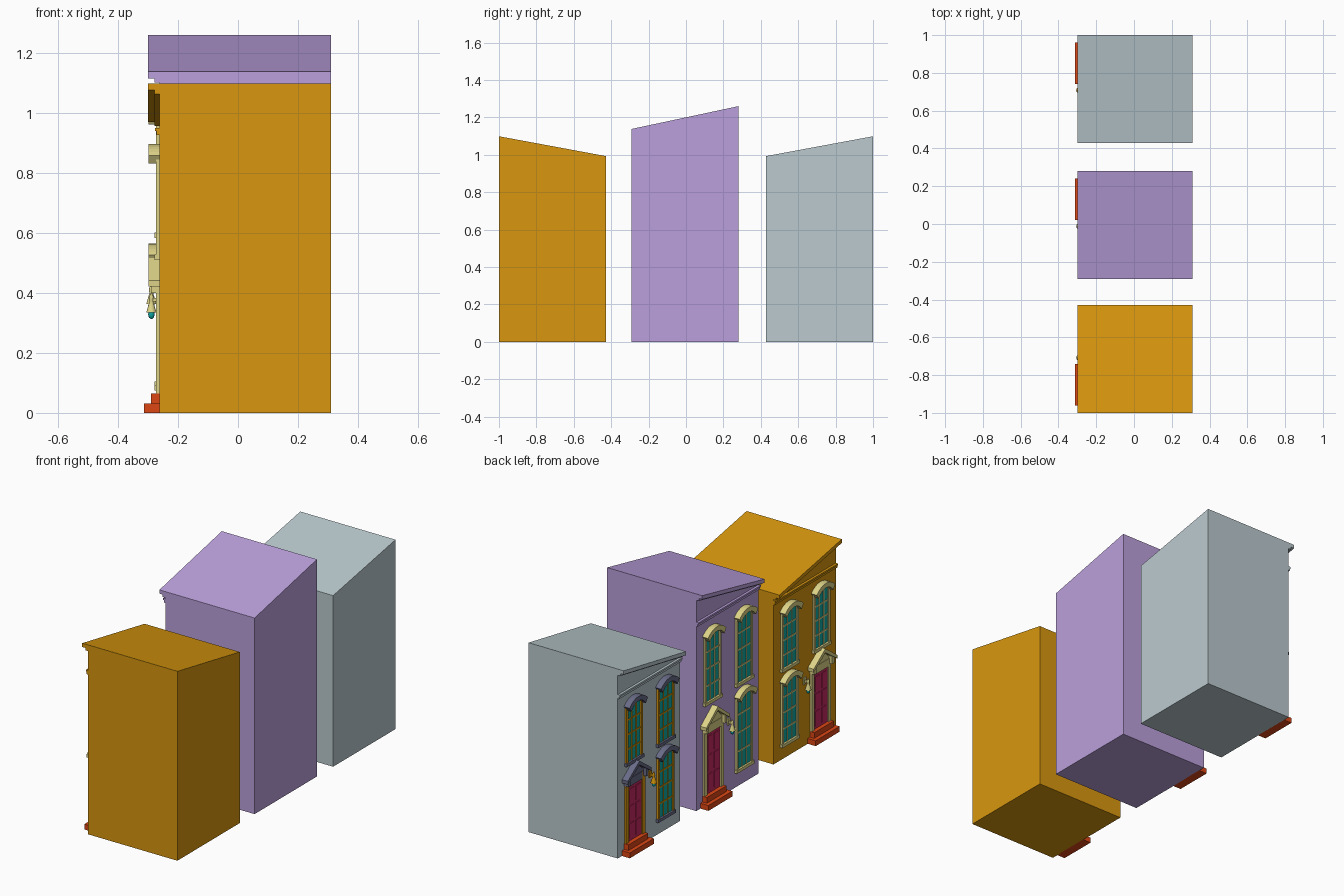
import bpy, bmesh, math

if "Cube" in bpy.data.objects:
    bpy.data.objects.remove(bpy.data.objects["Cube"])

def mat(name, r, g, b):
    m = bpy.data.materials.new(name)
    lin = lambda c: ((c / 255 + 0.055) / 1.055) ** 2.4 if c > 10 else c / 255 / 12.92
    m.diffuse_color = (lin(r), lin(g), lin(b), 1)
    m.use_nodes = True
    m.node_tree.nodes["Principled BSDF"].inputs["Base Color"].default_value = m.diffuse_color
    return m

OCHRE = mat("ochre", 216, 151, 14)
LILAC = mat("lilac", 187, 160, 220)
GREY = mat("pale grey", 187, 202, 207)
SLATE = mat("slate blue", 105, 108, 135)
CREAM = mat("cream", 222, 212, 136)
TEAL = mat("teal glass", 15, 170, 166)
MAGENTA = mat("magenta", 200, 40, 96)
BRICK = mat("brick red", 220, 70, 20)

def finish(name, bm, m):
    bmesh.ops.recalc_face_normals(bm, faces=bm.faces[:])
    me = bpy.data.meshes.new(name)
    bm.to_mesh(me)
    bm.free()
    me.materials.append(m)
    ob = bpy.data.objects.new(name, me)
    bpy.context.collection.objects.link(ob)
    return ob

def add_prism(bm, pts, x0, x1):
    """Extrude a (y, z) outline from x0 to x1."""
    a = [bm.verts.new((x0, y, z)) for y, z in pts]
    b = [bm.verts.new((x1, y, z)) for y, z in pts]
    bm.faces.new(a)
    bm.faces.new(b[::-1])
    n = len(pts)
    for i in range(n):
        bm.faces.new((a[i], b[i], b[(i + 1) % n], a[(i + 1) % n]))

def prisms(name, outlines, x0, x1, m):
    bm = bmesh.new()
    for pts in outlines:
        add_prism(bm, pts, x0, x1)
    return finish(name, bm, m)

def rect(y0, y1, z0, z1):
    return [(y0, z0), (y1, z0), (y1, z1), (y0, z1)]

def arc(c, w, z, rise, n=12):
    """Segmental arch points from -w to +w."""
    r = (w * w + rise * rise) / (2 * rise)
    a = math.asin(w / r)
    return [(c + r * math.sin(t), z + rise - r + r * math.cos(t))
            for t in (-a + 2 * a * i / n for i in range(n + 1))]

def lathe(name, prof, x, y, m, n=16):
    """Revolve a (radius, z) profile about a vertical axis."""
    bm = bmesh.new()
    rings = [[bm.verts.new((x + r * math.cos(2 * math.pi * i / n),
                            y + r * math.sin(2 * math.pi * i / n), z)) for i in range(n)]
             for r, z in prof]
    for a, b in zip(rings, rings[1:]):
        for i in range(n):
            bm.faces.new((a[i], a[(i + 1) % n], b[(i + 1) % n], b[i]))
    bm.faces.new(rings[0])
    bm.faces.new(rings[-1])
    ob = finish(name, bm, m)
    for p in ob.data.polygons:
        p.use_smooth = len(p.vertices) == 4
    return ob

WALL, BACK = -0.262, 0.311

def window(pre, c, z0, z1, s, frame, trim):
    """Window between sill bottom z0 and hood top z1 (scaled by s)."""
    z0, z1 = z0 * s, z1 * s
    rise, hz = 0.038, z1 - 0.038
    # glass with an arched top
    prisms(pre + "_glass", [[(c + 0.066, z0 + 0.01), (c - 0.066, z0 + 0.01)]
                            + arc(c, 0.066, hz - 0.03, rise)], WALL - 0.004, WALL + 0.003, TEAL)
    # side frames and glazing bars
    top = hz - 0.005
    prisms(pre + "_frame", [rect(c + k * 0.067 - 0.008, c + k * 0.067 + 0.008, z0 + 0.01, top)
                            for k in (-1, 1)], WALL - 0.011, WALL + 0.002, frame)
    bars = [rect(c + k * 0.021 - 0.003, c + k * 0.021 + 0.003, z0 + 0.01, top + 0.01) for k in (-1, 1)]
    prisms(pre + "_bars", bars, WALL - 0.008, WALL + 0.002, frame)
    h = top - z0
    cross = [rect(c - 0.062, c + 0.062, z0 + h * f - 0.004, z0 + h * f + 0.004) for f in (0.27, 0.52, 0.76)]
    prisms(pre + "_cross_bars", cross, WALL - 0.0075, WALL + 0.002, frame)
    prisms(pre + "_sill", [rect(c - 0.08, c + 0.08, z0, z0 + 0.018)], WALL - 0.016, WALL + 0.002, trim)
    # arched hood
    hood = arc(c, 0.084, hz, rise) + arc(c, 0.066, hz - 0.027, rise)[::-1]
    prisms(pre + "_hood", [hood], WALL - 0.036, WALL + 0.002, trim)

def house(pre, yc, d, zl, zh, s, ds, wall, frame, trim, lamp):
    """d: side (+1/-1 in y) where the roof is high and the door stands."""
    Y = lambda v: yc + d * v
    W = 0.286
    # body, roof slab and eave moulding
    prisms(pre + "_body", [[(Y(-W), 0), (Y(W), 0), (Y(W), zh - 0.012), (Y(-W), zl - 0.012)]], WALL, BACK, wall)

    def slope(t, b):
        return [(Y(-W), zl - b), (Y(W), zh - b), (Y(W), zh - t), (Y(-W), zl - t)]
    prisms(pre + "_roof", [slope(0, 0.022)], -0.3, BACK, wall)
    prisms(pre + "_eave_moulding", [slope(0.018, 0.036)], -0.279, WALL + 0.002, wall)
    zb = zl - 0.066
    prisms(pre + "_frieze_band", [rect(yc - W, yc + W, zb, zb + 0.022)], WALL - 0.009, WALL + 0.002, wall)
    prisms(pre + "_frieze_lip", [rect(yc - W, yc + W, zb + 0.014, zb + 0.024)], WALL - 0.014, WALL + 0.002, wall)
    # windows
    window(pre + "_upper_window_a", Y(0.145), 0.51, 0.897, s, frame, trim)
    window(pre + "_upper_window_b", Y(-0.145), 0.51, 0.897, s, frame, trim)
    window(pre + "_lower_window", Y(-0.145), 0.075, 0.493, s, frame, trim)
    # steps
    c = Y(0.138)
    prisms(pre + "_lower_step", [rect(c - 0.11, c + 0.11, 0, 0.031)], -0.313, WALL + 0.002, BRICK)
    prisms(pre + "_upper_step", [rect(c - 0.09, c + 0.09, 0.03, 0.064)], -0.29, WALL + 0.002, BRICK)
    # door with six raised panels
    zd = 0.385 * ds
    prisms(pre + "_door", [rect(c - 0.066, c + 0.066, 0.06, zd)], WALL - 0.004, WALL + 0.002, MAGENTA)
    ph = (zd - 0.085) / 3
    panels = [rect(c + k * 0.03 - 0.021, c + k * 0.03 + 0.021, 0.08 + i * ph, 0.066 + (i + 1) * ph)
              for k in (-1, 1) for i in range(3)]
    prisms(pre + "_door_panels", panels, WALL - 0.008, WALL - 0.002, MAGENTA)
    # door frame, brackets and pediment
    zt = 0.43 * ds
    prisms(pre + "_door_jambs", [rect(c + k * 0.076 - 0.012, c + k * 0.076 + 0.012, 0.06, zt)
                                 for k in (-1, 1)], WALL - 0.012, WALL + 0.002, frame)
    prisms(pre + "_door_lintel", [rect(c - 0.088, c + 0.088, zd, zt)], WALL - 0.012, WALL + 0.002, trim)
    prisms(pre + "_door_brackets", [rect(c + k * 0.082 - 0.01, c + k * 0.082 + 0.01, 0.4 * ds, zt + 0.016)
                                    for k in (-1, 1)], WALL - 0.029, WALL + 0.002, trim)
    za, e = 0.52 * ds, zt + 0.012
    prisms(pre + "_pediment_back", [[(c - 0.09, zt - 0.005), (c + 0.09, zt - 0.005), (c, za - 0.015)]],
           WALL - 0.01, WALL + 0.002, trim)
    gable = [(c - 0.108, e), (c, za), (c + 0.108, e), (c + 0.108, e - 0.02), (c, za - 0.024), (c - 0.108, e - 0.02)]
    prisms(pre + "_pediment_gable", [gable], WALL - 0.037, WALL + 0.002, trim)
    # bell-shaped wall lamp
    ly, o, lx = Y(-0.006), 0.355 * (ds - 1), -0.289
    lathe(pre + "_lamp_shade", [(0.017, 0.335 + o), (0.014, 0.345 + o), (0.009, 0.362 + o), (0.006, 0.372 + o),
                                (0.008, 0.378 + o), (0.007, 0.388 + o), (0.002, 0.4 + o)], lx, ly, lamp)
    lathe(pre + "_lamp_bulb", [(0.002, 0.313 + o), (0.008, 0.318 + o), (0.011, 0.328 + o),
                               (0.009, 0.338 + o)], lx, ly, TEAL)
    prisms(pre + "_lamp_arm", [rect(ly - 0.005, ly + 0.005, 0.372 + o, 0.384 + o)], lx, WALL + 0.002, lamp)
    prisms(pre + "_lamp_plate", [rect(ly - 0.011, ly + 0.011, 0.36 + o, 0.4 + o)], WALL - 0.007, WALL + 0.002, lamp)

house("ochre_house", -0.714, -1, 0.993, 1.099, 1.0, 1.0, OCHRE, CREAM, CREAM, CREAM)
house("lilac_house", -0.006, 1, 1.138, 1.26, 1.145, 1.08, LILAC, CREAM, CREAM, CREAM)
house("grey_house", 0.714, 1, 0.993, 1.099, 1.0, 1.0, GREY, OCHRE, SLATE, OCHRE)
